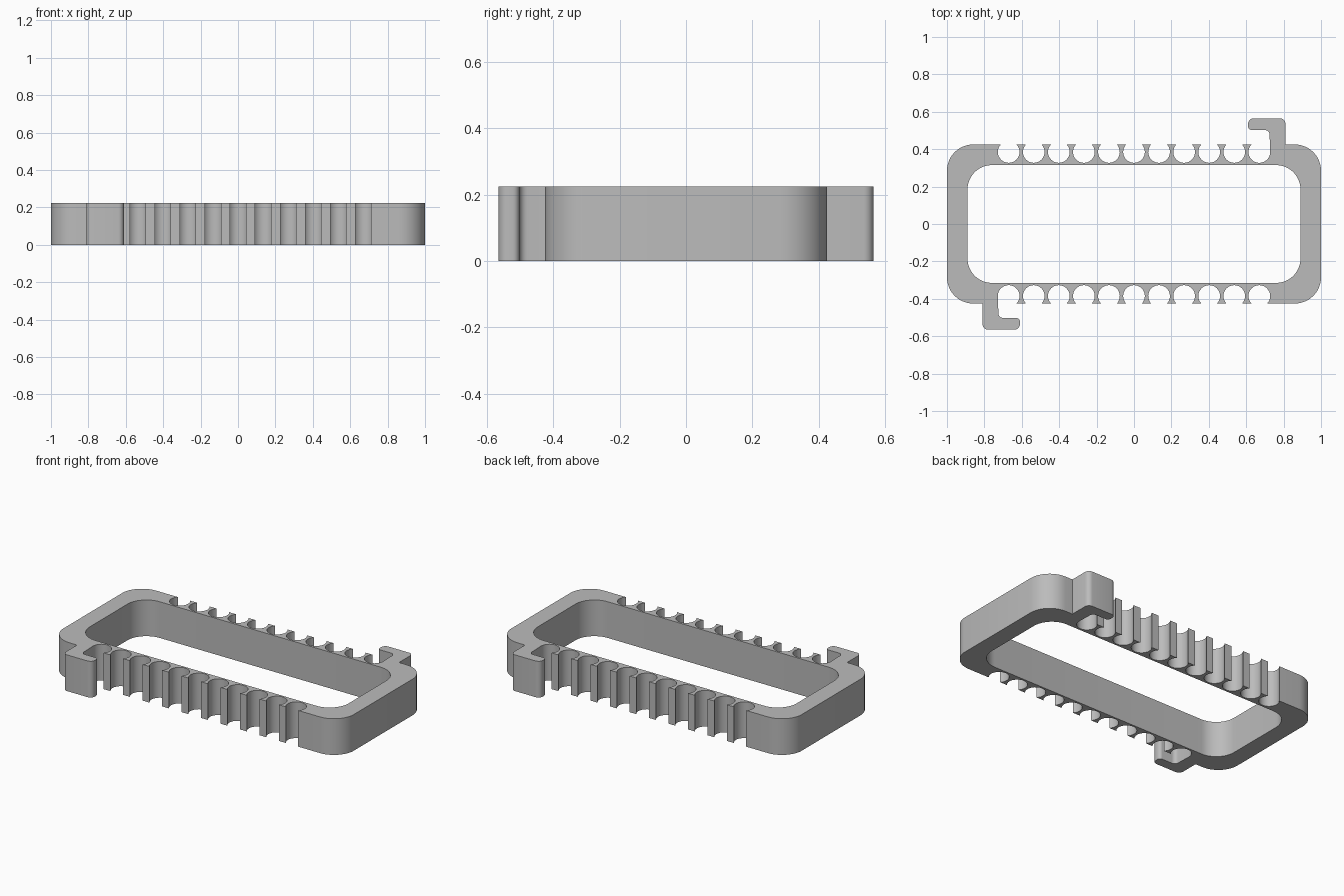
import bpy
import bmesh
from math import cos, sin, asin, radians, degrees

cube = bpy.data.objects.get("Cube")
if cube:
    bpy.data.objects.remove(cube, do_unlink=True)

HEIGHT = 0.225
OUT_X, OUT_Y, OUT_R = 1.0, 0.425, 0.14
IN_X, IN_Y, IN_R = 0.89, 0.315, 0.13
NOTCHES, PITCH, NOTCH_R, NOTCH_Y = 11, 0.134, 0.058, 0.385


def arc(cx, cy, r, start, end, steps=12):
    """Points along an arc, angles in degrees."""
    angles = [radians(start + (end - start) * i / steps) for i in range(steps + 1)]
    return [(cx + r * cos(a), cy + r * sin(a)) for a in angles]


def half_turn(points):
    """Complete a closed outline by repeating it turned 180 degrees."""
    return points + [(-x, -y) for x, y in points]


# Outer outline, back half: corner, hook, row of round notches, corner
outline = arc(OUT_X - OUT_R, OUT_Y - OUT_R, OUT_R, 0, 90)
outline.append((0.81, OUT_Y))
outline += arc(0.78, 0.535, 0.03, 0, 90, 6)
outline += arc(0.64, 0.535, 0.03, 90, 180, 6)
outline += arc(0.63, 0.522, 0.02, 180, 270, 6)
outline += arc(0.70, 0.477, 0.025, 90, 0, 6)
lip = degrees(asin((OUT_Y - NOTCH_Y) / NOTCH_R))
for i in range(NOTCHES):
    x = (NOTCHES // 2 - i) * PITCH
    outline += arc(x, NOTCH_Y, NOTCH_R, 0 if i == 0 else lip, -180 - lip, 24)
outline += arc(OUT_X * -1 + OUT_R, OUT_Y - OUT_R, OUT_R, 90, 180)[:-1]

# Inner opening, back half
opening = arc(IN_X - IN_R, IN_Y - IN_R, IN_R, 0, 90)
opening += arc(IN_R - IN_X, IN_Y - IN_R, IN_R, 90, 180)

# Fill between both outlines and raise to full height
bm = bmesh.new()
edges = []
for loop in (half_turn(outline), half_turn(opening)):
    verts = [bm.verts.new((x, y, 0)) for x, y in loop]
    edges += [bm.edges.new((v, verts[i - 1])) for i, v in enumerate(verts)]
bmesh.ops.triangle_fill(bm, edges=edges, use_beauty=True)
raised = bmesh.ops.extrude_face_region(bm, geom=bm.faces[:], use_keep_orig=True)
top = [g for g in raised["geom"] if isinstance(g, bmesh.types.BMVert)]
bmesh.ops.translate(bm, verts=top, vec=(0, 0, HEIGHT))
bmesh.ops.recalc_face_normals(bm, faces=bm.faces[:])

mesh = bpy.data.meshes.new("notched_frame")
bm.to_mesh(mesh)
bm.free()
frame = bpy.data.objects.new("notched_frame", mesh)
bpy.context.collection.objects.link(frame)

# Plain grey material
grey = bpy.data.materials.new("plain_grey")
grey.use_nodes = True
colour = (0.5, 0.5, 0.5, 1)
grey.diffuse_color = colour
grey.node_tree.nodes["Principled BSDF"].inputs["Base Color"].default_value = colour
mesh.materials.append(grey)

# Smooth curved walls, keep the rims sharp
bpy.ops.object.select_all(action="DESELECT")
frame.select_set(True)
bpy.context.view_layer.objects.active = frame
bpy.ops.object.shade_smooth_by_angle(angle=radians(30))
